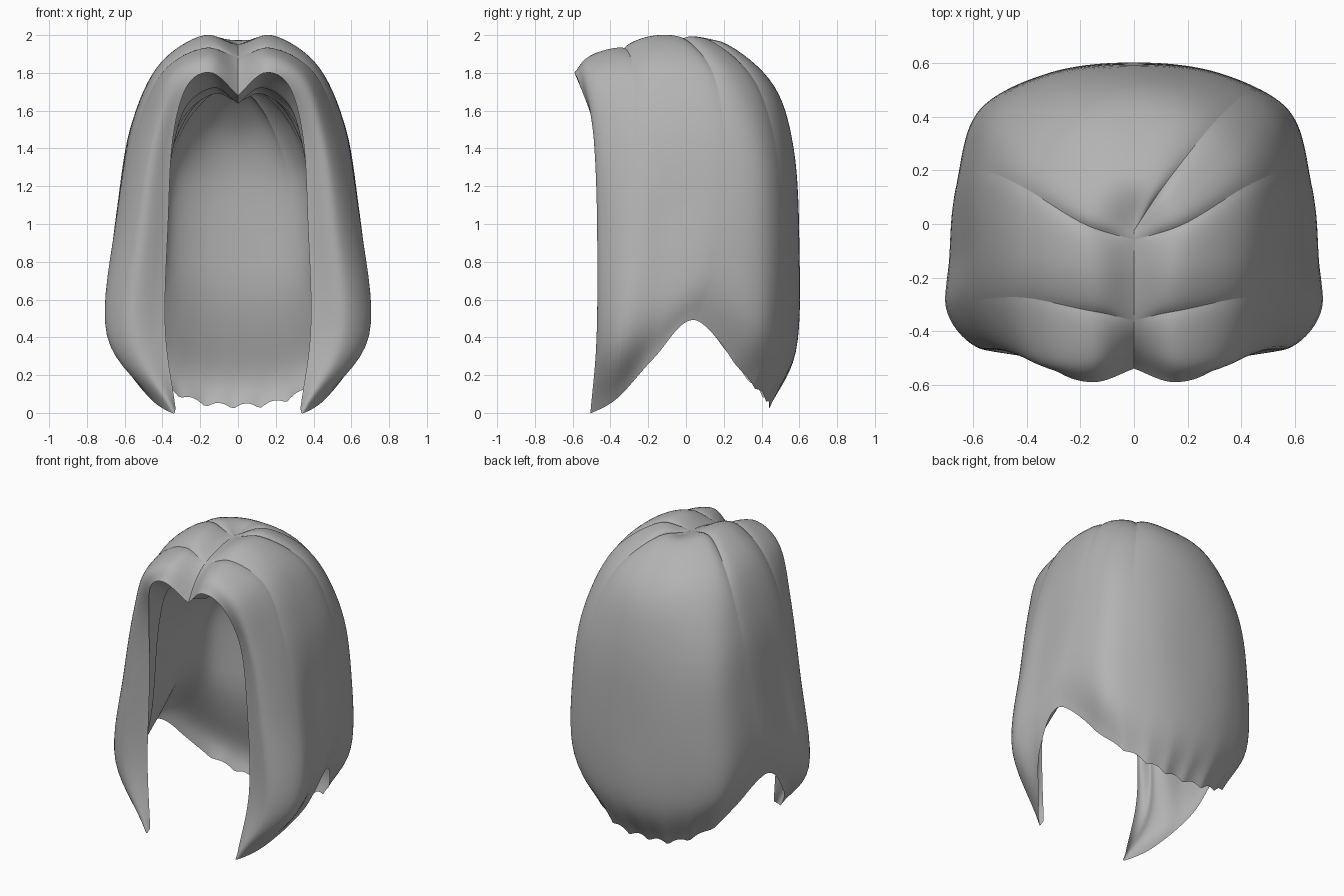
import bpy
import bmesh
import math
from mathutils import Vector

cube = bpy.data.objects.get("Cube")
if cube:
    bpy.data.objects.remove(cube, do_unlink=True)

# One flat colour for all the hair
hair = bpy.data.materials.new("hair_grey")
hair.use_nodes = True
GREY = (0.45, 0.45, 0.45, 1)
hair.diffuse_color = GREY
hair.node_tree.nodes["Principled BSDF"].inputs["Base Color"].default_value = GREY

# Guide strands of one half, each running from the parting down to the hem
rim = [(0, -.54, 1.68), (.14, -.59, 1.8), (.27, -.56, 1.73), (.345, -.47, 1.45),
       (.37, -.43, 1), (.385, -.43, .45), (.33, -.48, .02)]
front_crest = [(0, -.46, 1.8), (.16, -.51, 1.89), (.36, -.5, 1.77), (.46, -.475, 1.45),
               (.52, -.465, 1), (.56, -.47, .4), (.35, -.5, 0)]
front_crease = [(0, -.36, 1.88), (.17, -.33, 1.95), (.4, -.28, 1.82), (.54, -.28, 1.5),
                (.64, -.3, .98), (.69, -.34, .41), (.47, -.36, .08)]
side_crest = [(0, -.2, 1.93), (.18, -.17, 1.995), (.42, -.1, 1.84), (.57, -.06, 1.5),
              (.64, -.1, 1.05), (.69, -.13, .57), (.62, -.17, .29)]
side_crease = [(0, -.06, 1.95), (.19, 0, 1.995), (.42, .14, 1.82), (.56, .2, 1.5),
               (.63, .19, 1.1), (.665, .14, .72), (.64, .05, .49)]
back_corner = [(0, -.03, 1.95), (.15, .11, 1.98), (.36, .3, 1.78), (.5, .41, 1.4),
               (.56, .43, .95), (.57, .41, .48), (.46, .31, .19)]
back_side = [(0, -.02, 1.95), (.08, .18, 1.965), (.2, .42, 1.76), (.28, .53, 1.4),
             (.31, .565, .92), (.3, .545, .38), (.24, .43, .05)]
back_middle = [(0, 0, 1.95), (0, .2, 1.96), (0, .46, 1.74), (0, .57, 1.4),
               (0, .6, .9), (0, .585, .34), (0, .44, .02)]

half = [rim, front_crest, front_crease, side_crest, side_crease, back_corner, back_side]
strands = [[Vector(p) for p in s] for s in half + [back_middle]]
strands += [[Vector((-x, y, z)) for x, y, z in s] for s in reversed(half)]
LAST = len(strands) - 1
CENTRE = Vector((0, 0, 1))


def spline(points, t):
    """Smooth curve through the points, t counted in points."""
    i = min(int(t), len(points) - 2)
    f = t - i
    b, c = points[i], points[i + 1]
    a = points[i - 1] if i else b * 2 - c
    d = points[i + 2] if i + 2 < len(points) else c * 2 - b
    return (b * 2 + (c - a) * f + (a * 2 - b * 5 + c * 4 - d) * f ** 2
            + (b * 3 - a - c * 3 + d) * f ** 3) / 2


def smooth(t):
    t = max(0, min(1, t))
    return t * t * (3 - 2 * t)


def outer_point(u, v, start, end):
    p = spline([spline(s, v * (len(s) - 1)) for s in strands], u)
    # Creases on the crown where one lock meets the next, fading downwards
    groove = 0
    for edge in (start, end):
        if 0 < edge < LAST:
            groove += math.exp(-abs(u - edge) / .2)
    p += (CENTRE - p).normalized() * groove * .024 * smooth(v * 8) * (1 - .95 * smooth(v * 1.6))
    # Uneven points along the back hem
    behind = smooth((min(u, LAST - u) - 4) / 2)
    p.z += .03 * behind * abs(math.sin(u * 5.3)) * v ** 12
    return p


def inner_point(p, u, v):
    """Inner skin: a head-shaped hollow, closing on the outside at rim and hem."""
    from_rim = min(u, LAST - u)
    depth = smooth((1 - v) * 3.5) * smooth(from_rim * 1.2)
    narrow = .8 - .16 * smooth((from_rim - .5) / 2.5)
    drop = (.13 + .15 * smooth(from_rim / 3)) * smooth((p.z - 1) / .95)
    return p.lerp(Vector((p.x * narrow, p.y * .66 - .03, p.z - drop)), depth)


def make_lock(name, start, end, rows=44):
    """Build one lock as an outer and an inner skin joined at its free edges."""
    bm = bmesh.new()
    columns = round((end - start) * 12)
    skins = ([], [])
    for i in range(columns + 1):
        u = start + (end - start) * i / columns
        outer, inner = [], []
        for j in range(rows + 1):
            v = j / rows
            p = outer_point(u, v, start, end)
            outer.append(bm.verts.new(p))
            inner.append(bm.verts.new(inner_point(p, u, v)))
        skins[0].append(outer)
        skins[1].append(inner)
    for k, grid in enumerate(skins):
        for i in range(columns):
            for j in range(rows):
                quad = [grid[i][j], grid[i + 1][j], grid[i + 1][j + 1], grid[i][j + 1]]
                bm.faces.new(quad if k else quad[::-1])
    bmesh.ops.remove_doubles(bm, verts=bm.verts, dist=.0005)
    mesh = bpy.data.meshes.new(name)
    bm.to_mesh(mesh)
    bm.free()
    mesh.materials.append(hair)
    lock = bpy.data.objects.new(name, mesh)
    bpy.context.collection.objects.link(lock)
    bpy.ops.object.select_all(action='DESELECT')
    lock.select_set(True)
    bpy.context.view_layer.objects.active = lock
    bpy.ops.object.shade_smooth_by_angle(angle=math.radians(50))


# Locks in order around the head, from the left rim to the right rim
make_lock("left_front_lock", 0, 2)
make_lock("left_side_lock", 2, 4)
make_lock("left_back_lock", 4, 5.5)
make_lock("back_hair", 5.5, 10)
make_lock("right_side_lock", 10, 12)
make_lock("right_front_lock", 12, LAST)
